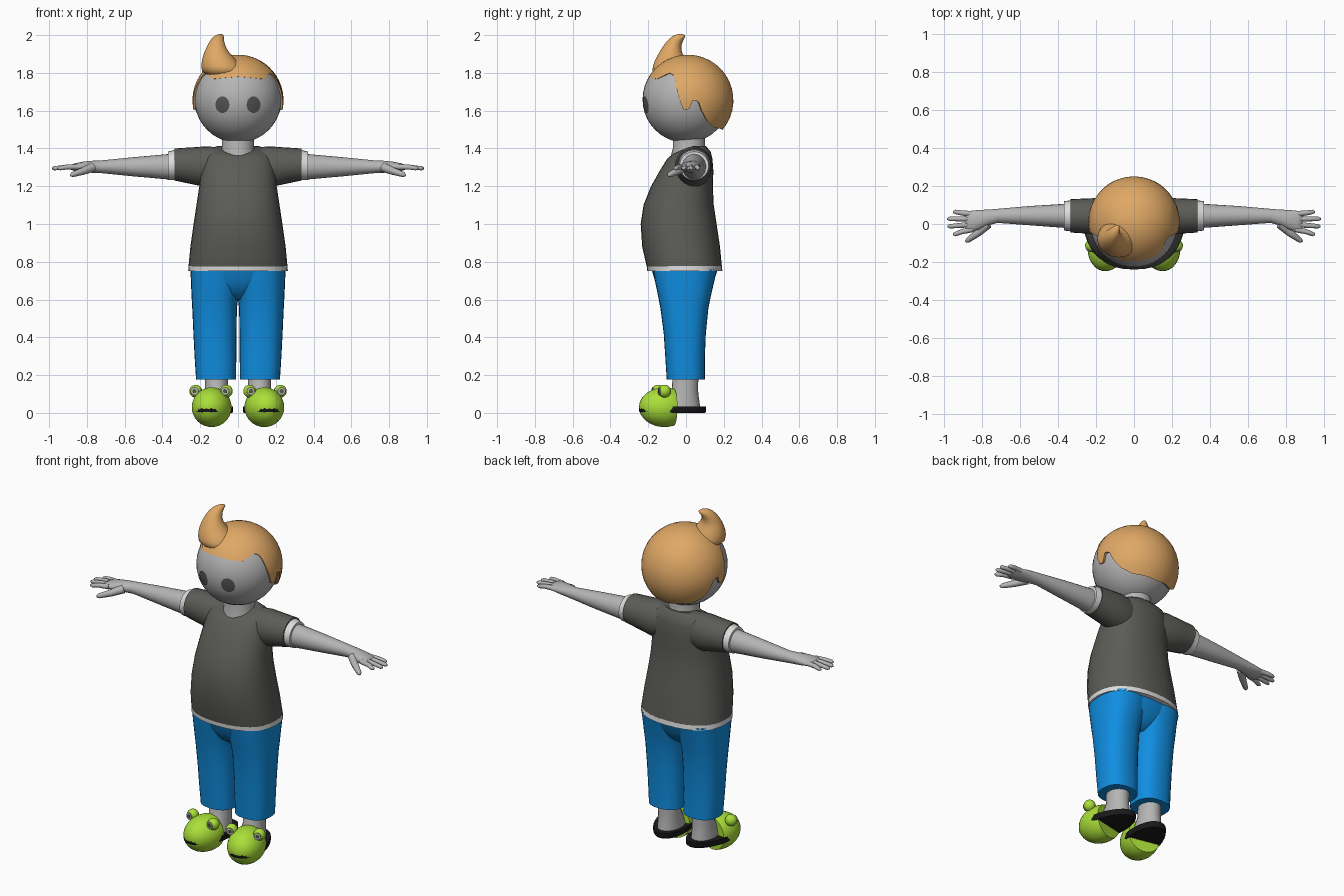
import bpy, bmesh, math
from mathutils import Vector, Matrix

if "Cube" in bpy.data.objects:
    bpy.data.objects.remove(bpy.data.objects["Cube"])


def material(name, rgb):
    m = bpy.data.materials.new(name)
    m.diffuse_color = (*rgb, 1)
    m.use_nodes = True
    m.node_tree.nodes["Principled BSDF"].inputs["Base Color"].default_value = m.diffuse_color
    return m


SKIN = material("grey_skin", (.46, .46, .46))
HAIR = material("tan_hair", (.74, .39, .13))
SHIRT = material("charcoal_cloth", (.105, .105, .095))
TRIM = material("white_trim", (.72, .72, .72))
PANTS = material("blue_cloth", (.005, .27, .75))
LIME = material("lime_rubber", (.40, .74, .04))
SOLE = material("black_sole", (.01, .01, .01))
EYE = material("dark_eye", (.09, .09, .085))


def finish(name, bm, mat, matrix=None, angle=45):
    """Turn a bmesh into a smooth shaded object."""
    if matrix:
        bm.transform(matrix)
    bmesh.ops.recalc_face_normals(bm, faces=bm.faces)
    me = bpy.data.meshes.new(name)
    bm.to_mesh(me)
    bm.free()
    me.materials.append(mat)
    me.shade_smooth()
    me.set_sharp_from_angle(angle=math.radians(angle))
    ob = bpy.data.objects.new(name, me)
    bpy.context.collection.objects.link(ob)
    return ob


def ring(c, u, v, n=28, p=2.0):
    """Superellipse around c with half axes u and v."""
    c, u, v = Vector(c), Vector(u), Vector(v)
    out = []
    for i in range(n):
        a = math.tau * i / n
        ca, sa = math.cos(a), math.sin(a)
        out.append(c + u * math.copysign(abs(ca) ** (2 / p), ca)
                   + v * math.copysign(abs(sa) ** (2 / p), sa))
    return out


def loft(name, rings, mat, caps=(True, True), matrix=None, angle=45):
    bm = bmesh.new()
    rows = [[bm.verts.new(p) for p in r] for r in rings]
    n = len(rows[0])
    for a, b in zip(rows, rows[1:]):
        for i in range(n):
            bm.faces.new((a[i], a[(i + 1) % n], b[(i + 1) % n], b[i]))
    for row, cap in zip((rows[0], rows[-1]), caps):
        if cap:
            bm.faces.new(row)
    return finish(name, bm, mat, matrix, angle)


def level(z, x0, x1, y0, y1, n=32, p=2.3):
    """Horizontal ring from its extents."""
    return ring(((x0 + x1) / 2, (y0 + y1) / 2, z), ((x1 - x0) / 2, 0, 0),
                (0, (y1 - y0) / 2, 0), n, p)


def across(x, y, z, ry, rz, n=24):
    """Ring around the x axis, for arms."""
    return ring((x, y, z), (0, ry, 0), (0, 0, rz), n)


def tube(name, pts, radii, mat, n=10, matrix=None):
    pts = [Vector(p) for p in pts]
    rings = []
    for i, p in enumerate(pts):
        d = (pts[min(i + 1, len(pts) - 1)] - pts[max(i - 1, 0)]).normalized()
        u = d.cross(Vector((0, 0, 1))).normalized()
        rings.append(ring(p, u * radii[i], d.cross(u) * radii[i], n))
    return loft(name, rings, mat, matrix=matrix, angle=80)


def ball(name, c, r, mat, matrix=None, seg=32, cut_y=None):
    bm = bmesh.new()
    bmesh.ops.create_uvsphere(bm, u_segments=seg, v_segments=seg // 2, radius=1)
    bm.transform(Matrix.Translation(c) @ Matrix.Diagonal((*r, 1)))
    if cut_y is not None:
        bmesh.ops.bisect_plane(bm, geom=bm.verts[:] + bm.edges[:] + bm.faces[:],
                               plane_co=(0, cut_y, 0), plane_no=(0, 1, 0), clear_outer=True)
        bmesh.ops.holes_fill(bm, edges=[e for e in bm.edges if e.is_boundary])
    return finish(name, bm, mat, matrix)


# Head and neck
HC, HR = Vector((0, 0, 1.66)), .23
ball("head", HC, (HR, HR, HR), SKIN, seg=40)
loft("neck", [level(z, -r, r, .015 - r, .015 + r, p=2)
              for z, r in ((1.34, .10), (1.40, .085), (1.48, .085))], SKIN)

# Hair cap with a hairline that varies round the head
LINE = [(0, 1.78), (40, 1.768), (60, 1.80), (70, 1.785), (83, 1.61), (91, 1.60),
        (96, 1.655), (103, 1.655), (108, 1.60), (118, 1.545), (135, 1.51), (180, 1.497)]


def hairline(deg):
    for (a, za), (b, zb) in zip(LINE, LINE[1:]):
        if deg <= b:
            return za + (zb - za) * (deg - a) / (b - a)
    return LINE[-1][1]


CC, CR, STEPS, SPOKES = Vector((0, .01, 1.655)), .241, 14, 90
rows = []
for j in range(STEPS + 2):
    row = []
    for i in range(SPOKES):
        phi = math.tau * i / SPOKES
        deg = math.degrees(phi)
        end = math.acos((hairline(min(deg, 360 - deg)) - CC.z) / CR)
        th = end * max(min(j, STEPS) / STEPS, .01)
        r = CR if j <= STEPS else CR - .025
        row.append(CC + r * Vector((math.sin(th) * math.sin(phi),
                                    -math.sin(th) * math.cos(phi), math.cos(th))))
    rows.append(row)
loft("hair_cap", rows, HAIR, (True, False))

# Swept quiff
QUIFF = [(-.07, -.07, 1.78, .125, .115), (-.085, -.08, 1.835, .112, .10),
         (-.108, -.082, 1.885, .082, .075), (-.117, -.075, 1.93, .053, .05),
         (-.112, -.055, 1.97, .038, .036), (-.10, -.03, 1.992, .026, .024),
         (-.085, -.005, 2.0, .007, .006)]
quiff = []
for i, (x, y, z, rx, ry) in enumerate(QUIFF):
    t = max(0, i - 2) / 4 * 1.0
    quiff.append(ring((x, y, z), (rx, 0, 0), (0, ry * math.cos(t), -ry * math.sin(t)), 20))
ob = loft("hair_quiff", quiff, HAIR, angle=80)
sub = ob.modifiers.new("smooth", 'SUBSURF')
sub.levels = sub.render_levels = 1

# Face eyes: oval patches lying on the head
for s in (-1, 1):
    bm = bmesh.new()
    loops = []
    for k in (.01, .5, 1):
        loop = []
        for p in ring((s * .081, 0, 1.632), (.036 * k, 0, 0), (0, 0, .043 * k), 24):
            d = p - HC
            d.y = -math.sqrt(HR ** 2 - d.x ** 2 - d.z ** 2)
            loop.append(bm.verts.new(HC + d * 1.018))
        loops.append(loop)
    for a, b in zip(loops, loops[1:]):
        for i in range(24):
            bm.faces.new((a[i], b[i], b[(i + 1) % 24], a[(i + 1) % 24]))
    bm.faces.new(loops[0])
    finish("eye", bm, EYE)

# Shirt body: z, half width, front, back
BODY = [(.775, .262, -.208, .19), (.88, .252, -.232, .18), (1.0, .235, -.24, .162),
        (1.1, .22, -.225, .147), (1.2, .205, -.185, .142), (1.28, .197, -.14, .145),
        (1.345, .187, -.10, .14), (1.385, .165, -.083, .13), (1.412, .115, -.07, .105)]
rings = [level(z, -h, h, f, b) for z, h, f, b in BODY]
for r, drop in ((rings[-2], .025), (rings[-1], .046)):  # neckline dips in front
    for p in r:
        p.z -= drop * max(0, (.03 - p.y) / .11)
loft("shirt_body", rings, SHIRT)
loft("shirt_hem", [level(.75, -.264, .264, -.205, .193), level(.778, -.262, .262, -.208, .19)], TRIM)

# Trouser seat joining the legs
loft("trouser_seat", [level(z, -h, h, f, b) for z, h, f, b in
                      ((.60, .05, -.08, .07), (.635, .12, -.125, .11),
                       (.69, .21, -.162, .145), (.77, .25, -.185, .172))], PANTS)

for s in (-1, 1):
    M = Matrix.Diagonal((s, 1, 1, 1))
    # Sleeve and cuff
    loft("sleeve", [across(*a) for a in
                    ((.08, .035, 1.30, .085, .105), (.17, .04, 1.303, .098, .108),
                     (.24, .042, 1.308, .093, .098), (.335, .043, 1.315, .088, .085))], SHIRT, matrix=M)
    loft("sleeve_cuff", [across(*a) for a in
                         ((.325, .043, 1.314, .083, .081), (.37, .043, 1.308, .077, .075))], TRIM, matrix=M)
    # Arm and palm
    loft("arm", [across(*a) for a in
                 ((.3, .042, 1.305, .065, .069), (.37, .043, 1.303, .063, .067),
                  (.56, .044, 1.303, .05, .05), (.72, .043, 1.303, .037, .034),
                  (.77, .034, 1.303, .042, .032), (.82, .022, 1.302, .052, .028),
                  (.865, .014, 1.301, .055, .02), (.89, .012, 1.30, .048, .011))],
         SKIN, matrix=M, angle=70)
    # Fingers and thumb
    for y0, x1, y1 in ((.053, .955, .064), (.027, .985, .027), (-.002, .983, -.012), (-.028, .955, -.054)):
        tube("finger", [(.85, y0, 1.302), (.91, (y0 + y1) / 2, 1.301), (x1 - .012, y1, 1.295),
                        (x1, y1, 1.294)], (.015, .0135, .0115, .005), SKIN, matrix=M)
    tube("thumb", [(.77, .0, 1.30), (.82, -.045, 1.28), (.875, -.085, 1.262), (.887, -.094, 1.258)],
         (.025, .02, .014, .006), SKIN, matrix=M)
    # Trouser leg
    loft("trouser_leg", [level(z, a, b, f, k, 28, 2.4) for z, a, b, f, k in
                         ((.178, .010, .222, -.102, .10), (.3, .009, .23, -.11, .10),
                          (.42, .008, .236, -.118, .105), (.55, .006, .242, -.135, .118),
                          (.62, -.002, .246, -.148, .132), (.69, -.02, .249, -.163, .148),
                          (.76, -.03, .252, -.175, .165))], PANTS, matrix=M)
    # Ankle
    loft("ankle", [level(z, .114 - h, .114 + h, f, b, 20, 2) for z, h, f, b in
                   ((.03, .068, -.12, .075), (.08, .064, -.10, .068), (.12, .061, -.075, .064),
                    (.22, .062, -.07, .066))], SKIN, matrix=M)
    # Shoe parts, toes turned slightly out
    F = M @ Matrix.Translation((.13, -.07, 0)) @ Matrix.Rotation(math.radians(12), 4, 'Z')
    sole = [ring((0, 0, z), (.103 * k, 0, 0), (0, .18 * k, 0), 32, 2.2)
            for z, k in ((0, .96), (.008, 1), (.034, 1))]
    for r in sole:
        for p in r:  # narrower heel
            p.x *= 1 - .15 * max(0, p.y / .18)
    loft("shoe_sole", sole, SOLE, matrix=F)
    ball("shoe_upper", (0, -.045, .03), (.104, .136, .105), LIME, F, 32, .005)
    for t in (-1, 1):
        c = Vector((t * .083, -.062, .115))
        ball("shoe_eyeball", c, (.034, .034, .034), LIME, F, 20)
        for nm, r, d, mat in (("shoe_eye_disc", .021, .031, SKIN), ("shoe_eye_pupil", .011, .034, EYE)):
            loft(nm, [ring(c + Vector((0, -y, 0)), (r, 0, 0), (0, 0, r), 16)
                      for y in (d - .006, d)], mat, matrix=F)
